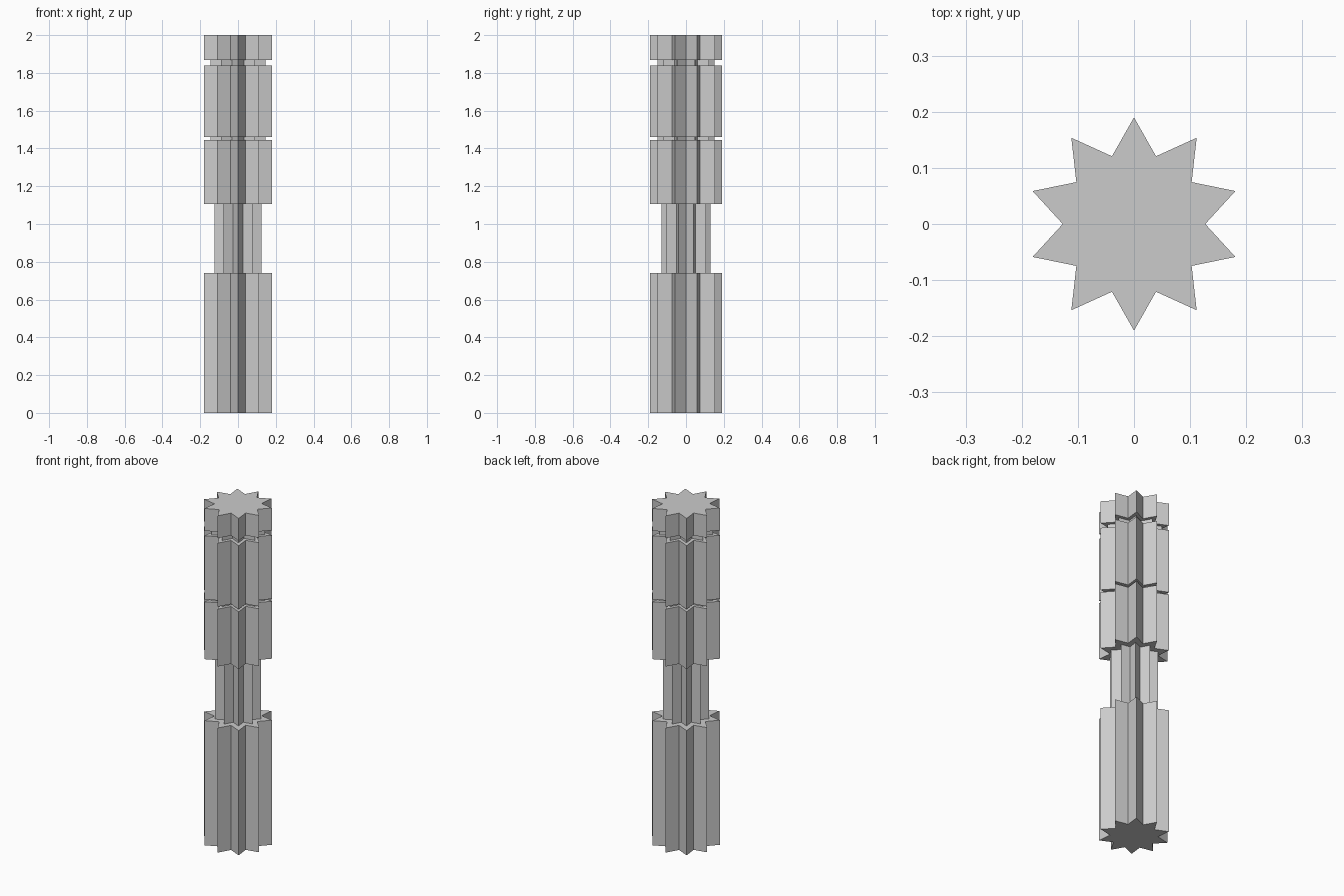
import bpy, bmesh
from math import sin, cos, pi

if "Cube" in bpy.data.objects:
    bpy.data.objects.remove(bpy.data.objects["Cube"])

POINTS = 10
OUTER, INNER = 0.19, 0.127
GRIP, GROOVE = 0.684, 0.8

# Height and star scale up the handle: base, grip, two grooves, top cap
profile = [(0, 1), (0.74, 1), (0.74, GRIP), (1.105, GRIP),
           (1.105, 1), (1.446, 1), (1.446, GROOVE), (1.46, GROOVE),
           (1.46, 1), (1.838, 1), (1.838, GROOVE), (1.867, GROOVE),
           (1.867, 1), (2, 1)]


def star_ring(bm, z, scale):
    ring = []
    for i in range(POINTS * 2):
        r = (OUTER if i % 2 == 0 else INNER) * scale
        a = pi / 2 + i * pi / POINTS
        ring.append(bm.verts.new((r * cos(a), r * sin(a), z)))
    return ring


# Star-section handle, skinned ring to ring
bm = bmesh.new()
rings = [star_ring(bm, z, s) for z, s in profile]
n = POINTS * 2
for low, high in zip(rings, rings[1:]):
    for i in range(n):
        j = (i + 1) % n
        bm.faces.new((low[i], low[j], high[j], high[i]))

# End caps
bm.faces.new(rings[0][::-1])
bm.faces.new(rings[-1])

mesh = bpy.data.meshes.new("fluted_handle")
bm.to_mesh(mesh)
bm.free()
bpy.context.collection.objects.link(bpy.data.objects.new("fluted_handle", mesh))
